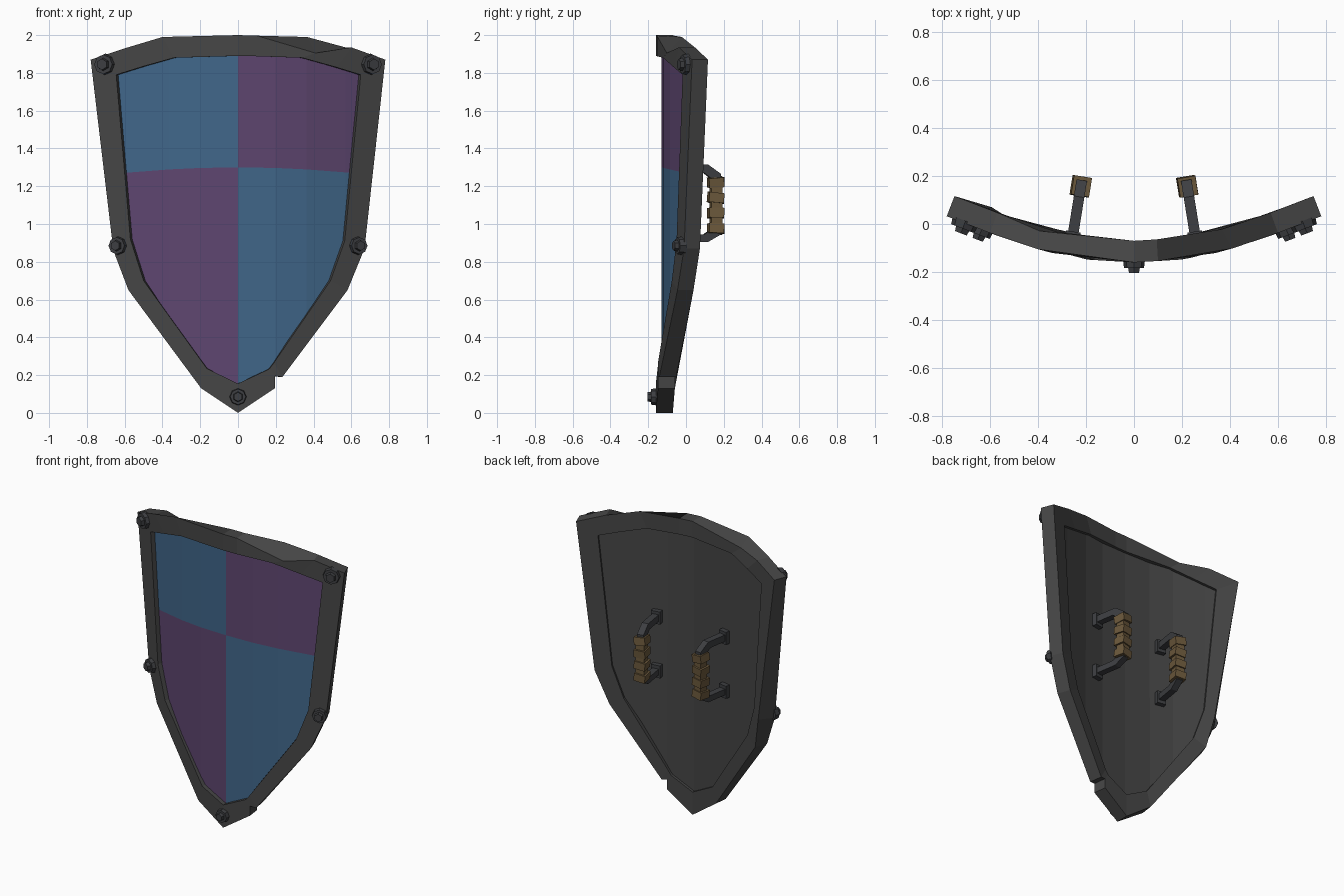
import bpy, bmesh, math, random
from mathutils import Vector, Matrix

if "Cube" in bpy.data.objects:
    bpy.data.objects.remove(bpy.data.objects["Cube"])

random.seed(4)


def material(name, rgb):
    m = bpy.data.materials.new(name)
    m.diffuse_color = (*rgb, 1)
    m.use_nodes = True
    m.node_tree.nodes["Principled BSDF"].inputs["Base Color"].default_value = m.diffuse_color
    return m


STEEL = material("dark steel", (0.060, 0.060, 0.060))
IRON = material("iron fittings", (0.047, 0.049, 0.054))
BLUE = material("blue paint", (0.052, 0.135, 0.255))
PURPLE = material("purple paint", (0.112, 0.061, 0.162))
LEATHER = material("brown leather", (0.150, 0.100, 0.045))


def finish(name, bm, *mats, fix_normals=True):
    if fix_normals:
        bmesh.ops.recalc_face_normals(bm, faces=bm.faces)
    me = bpy.data.meshes.new(name)
    bm.to_mesh(me)
    bm.free()
    for m in mats:
        me.materials.append(m)
    ob = bpy.data.objects.new(name, me)
    bpy.context.collection.objects.link(ob)
    return ob


# Curved shield surface: y as a function of x, and offset along its normal
CURVE = [(0, -0.16), (0.2, -0.148), (0.37, -0.115), (0.58, -0.045), (0.8, 0.04)]


def f(x):
    x = min(abs(x), 0.7999)
    for (x0, y0), (x1, y1) in zip(CURVE, CURVE[1:]):
        if x <= x1:
            return y0 + (y1 - y0) * (x - x0) / (x1 - x0)


def back_dir(x):
    slope = (f(x + 0.08) - f(x - 0.08)) / 0.16 if abs(x) < 0.7 else math.copysign(0.386, x)
    return Vector((-slope, 1, 0)).normalized()


def surf(x, z, d=0.0):
    return Vector((x, f(x), z)) + back_dir(x) * d


# Outline pairs: outer x, z, inner x, z (clockwise from the top)
RIM = [(0, 2.0, 0, 1.89), (0.1, 1.997, 0.1, 1.888), (0.39, 1.99, 0.34, 1.88),
       (0.6, 1.935, 0.52, 1.83), (0.78, 1.87, 0.65, 1.79), (0.67, 0.87, 0.565, 0.91),
       (0.58, 0.65, 0.49, 0.70), (0.235, 0.19, 0.19, 0.265), (0.195, 0.195, 0.168, 0.236),
       (0.195, 0.13, 0.16, 0.23), (0, 0, 0, 0.155), (-0.195, 0.13, -0.165, 0.235),
       (-0.58, 0.65, -0.5, 0.70), (-0.66, 0.86, -0.57, 0.92), (-0.78, 1.87, -0.645, 1.79),
       (-0.6, 1.93, -0.5, 1.835), (-0.4, 1.99, -0.34, 1.88)]

# Rim frame: four loops joined into a ring, with a few battle chips
bm = bmesh.new()
rings = []
for ox, oz, ix, iz in RIM:
    pts = [surf(ox, oz), surf(ox, oz, 0.09), surf(ix, iz, 0.09), surf(ix, iz)]
    rings.append([bm.verts.new(p) for p in pts])
n = len(rings)
for i in range(n):
    a, b = rings[i], rings[(i + 1) % n]
    for k in range(4):
        bm.faces.new((a[k], a[(k + 1) % 4], b[(k + 1) % 4], b[k]))
rings[2][0].co = surf(0.41, 1.905)        # chip on the front of the top edge
rings[16][1].co += Vector((-0.02, -0.01, -0.05))  # chip on the back of the top edge
rings[13][1].co += Vector((0.035, 0, 0.0))        # chip on the side
finish("rim_frame", bm, STEEL)

# Quartered panel: filled outline, cut along the curve and the colour seams
bm = bmesh.new()
face = [bm.verts.new((ix + 0.15 * (ox - ix), 0, iz + 0.15 * (oz - iz))) for ox, oz, ix, iz in RIM]
bm.faces.new(face[::-1])
cuts = [((x, 0, 0), (1, 0, 0)) for x in (-0.58, -0.37, -0.2, 0, 0.2, 0.37, 0.58)]
for co, no in cuts + [((0, 0, 1.3), (0, 0, 1))]:
    bmesh.ops.bisect_plane(bm, geom=bm.verts[:] + bm.edges[:] + bm.faces[:],
                           plane_co=co, plane_no=no, dist=1e-5)
for fc in bm.faces:
    c = fc.calc_center_median()
    fc.material_index = 0 if c.x * (c.z - 1.3) < 0 else 1
for v in bm.verts:
    x, z = v.co.x, v.co.z
    if abs(z - 1.3) < 1e-4:
        z -= 0.08 * x * x
    v.co = surf(x, z, 0.03)
panel = finish("quartered_panel", bm, BLUE, PURPLE, STEEL, STEEL, fix_normals=False)
mod = panel.modifiers.new("thickness", "SOLIDIFY")
mod.thickness = 0.042
mod.offset = -1
mod.material_offset = 2
mod.material_offset_rim = 2


# Bolts: eight-sided washer, collar and six-sided head
def bolt(name, x, z, r):
    bm = bmesh.new()
    rot = (-back_dir(x)).to_track_quat('Z', 'Y').to_matrix().to_4x4()
    base = Matrix.Translation(surf(x, z)) @ rot
    for sides, r1, r2, z0, z1 in ((8, 1.0, 0.9, -0.01, 0.024), (6, 0.62, 0.52, 0.02, 0.045)):
        bmesh.ops.create_cone(bm, cap_ends=True, segments=sides, radius1=r * r1, radius2=r * r2,
                              depth=z1 - z0, matrix=base @ Matrix.Translation((0, 0, (z0 + z1) / 2)))
    finish(name, bm, IRON)


for s, side in ((1, "right"), (-1, "left")):
    bolt("top_bolt_" + side, s * 0.705, 1.845, 0.057)
    bolt("middle_bolt_" + side, s * 0.635, 0.885, 0.05)
bolt("bottom_bolt", 0, 0.085, 0.046)


def box(bm, centre, size, rot=None):
    m = Matrix.Translation(centre) @ (rot or Matrix()) @ Matrix.Diagonal((*size, 1))
    bmesh.ops.create_cube(bm, size=1, matrix=m)


# Handles: bent bar (y, z profile), foot plates and leather wrapping
BAR = [(-0.06, 1.315), (0.115, 1.315), (0.185, 1.265), (0.185, 0.945), (0.115, 0.905), (-0.06, 0.905),
       (-0.06, 0.945), (0.095, 0.945), (0.14, 0.975), (0.14, 1.235), (0.095, 1.27), (-0.06, 1.27)]
for s, side in ((1, "right"), (-1, "left")):
    place = Matrix.Translation((s * 0.247, 0, 0)) @ Matrix.Rotation(s * 0.16, 4, 'Z')

    bm = bmesh.new()
    fc = bm.faces.new([bm.verts.new((-0.022, y, z)) for y, z in BAR])
    ext = bmesh.ops.extrude_face_region(bm, geom=[fc])["geom"]
    bmesh.ops.translate(bm, vec=(0.044, 0, 0),
                        verts=[g for g in ext if isinstance(g, bmesh.types.BMVert)])
    for z in (1.292, 0.925):
        box(bm, (0, -0.05, z), (0.062, 0.036, 0.085))
    finish("handle_bar_" + side, bm, IRON).matrix_world = place

    bm = bmesh.new()
    box(bm, (0, 0.161, 1.1), (0.058, 0.058, 0.29))
    for k in range(4):
        tilt = Matrix.Rotation(random.uniform(-0.1, 0.1), 4, 'X') @ \
            Matrix.Rotation(random.uniform(-0.15, 0.15), 4, 'Y')
        box(bm, (0, 0.159, 0.975 + 0.082 * k), (0.076, 0.08, 0.052), tilt)
    finish("handle_grip_" + side, bm, LEATHER).matrix_world = place
